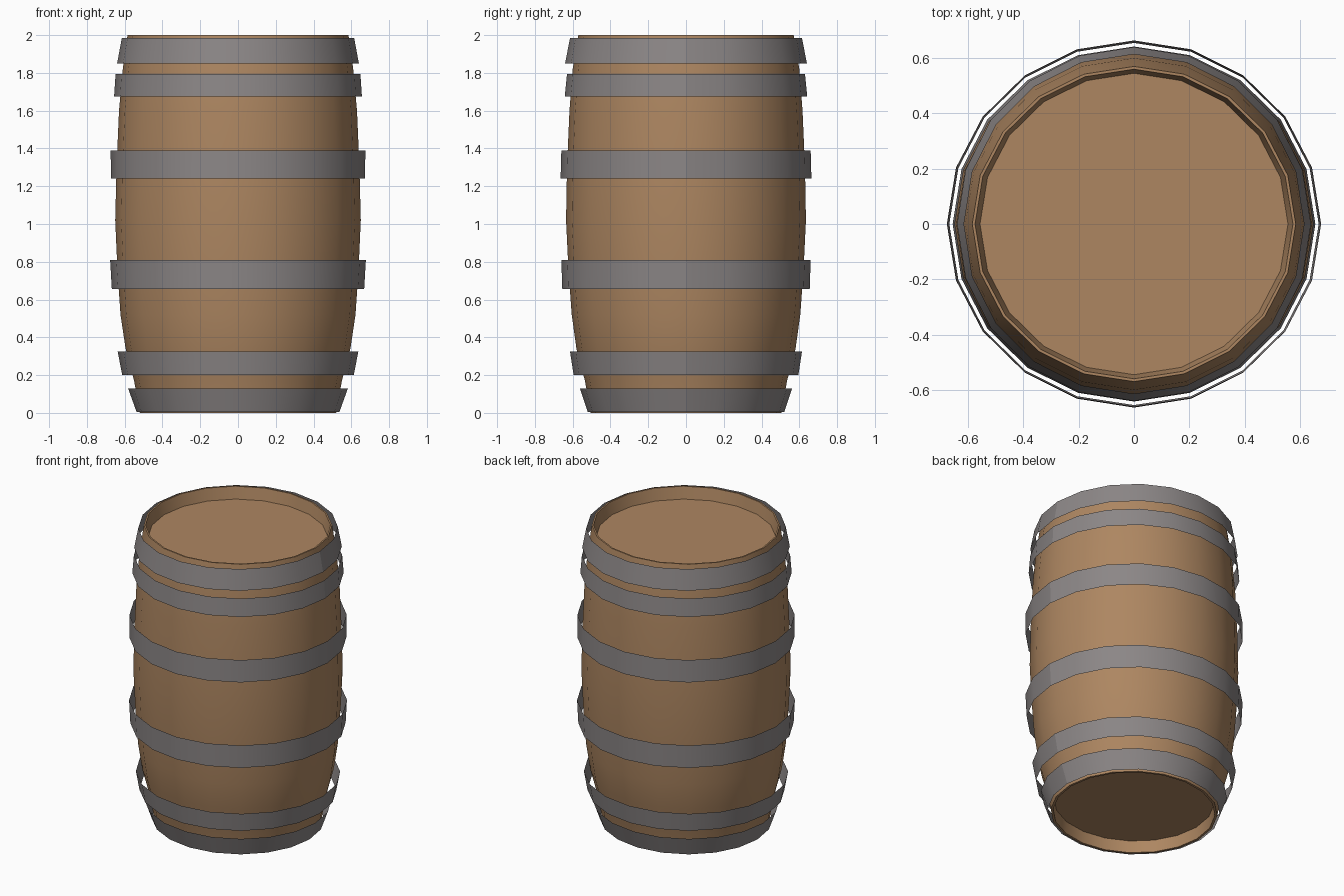
import bpy, bmesh, math

if "Cube" in bpy.data.objects:
    bpy.data.objects.remove(bpy.data.objects["Cube"])

SIDES = 20


def material(name, rgb):
    m = bpy.data.materials.new(name)
    m.diffuse_color = (*rgb, 1)
    m.use_nodes = True
    m.node_tree.nodes["Principled BSDF"].inputs["Base Color"].default_value = m.diffuse_color
    return m


wood = material("wood", (0.42, 0.24, 0.12))
iron = material("iron", (0.26, 0.24, 0.24))


def lathe(name, profile, mat, closed=True, cap_ends=False):
    """Revolve (rx, ry, z) points into a 20-sided surface; open ones keep a seam at +x."""
    bm = bmesh.new()
    count = SIDES if closed else SIDES + 1
    rings = []
    for rx, ry, z in profile:
        rings.append([bm.verts.new((rx * math.cos(2 * math.pi * i / SIDES),
                                    ry * math.sin(2 * math.pi * i / SIDES), z))
                      for i in range(count)])
    for a, b in zip(rings, rings[1:]):
        for i in range(SIDES):
            j = (i + 1) % count
            bm.faces.new((a[i], a[j], b[j], b[i]))
    if cap_ends:
        bm.faces.new(rings[0][::-1])
        bm.faces.new(rings[-1])
    me = bpy.data.meshes.new(name)
    bm.to_mesh(me)
    bm.free()
    me.materials.append(mat)
    ob = bpy.data.objects.new(name, me)
    bpy.context.collection.objects.link(ob)
    bpy.ops.object.select_all(action='DESELECT')
    ob.select_set(True)
    bpy.context.view_layer.objects.active = ob
    bpy.ops.object.shade_smooth_by_angle(angle=math.radians(30))
    return ob


# Barrel body: recessed bottom, bulging staves, recessed lid
lathe("barrel_body", [
    (0.50, 0.485, 0.08), (0.505, 0.49, 0.0), (0.52, 0.505, 0.0),
    (0.55, 0.535, 0.17), (0.595, 0.58, 0.34), (0.622, 0.605, 0.52),
    (0.638, 0.622, 0.75), (0.65, 0.635, 1.02), (0.643, 0.63, 1.3),
    (0.63, 0.617, 1.6), (0.61, 0.60, 1.82), (0.585, 0.57, 2.0),
    (0.575, 0.56, 2.0), (0.557, 0.545, 1.92)], wood, cap_ends=True)

# Iron hoops: bottom (rx, ry, z), then top (rx, ry, z)
hoops = [
    ((0.537, 0.52, 0.005), (0.582, 0.562, 0.13)),
    ((0.613, 0.595, 0.20), (0.637, 0.614, 0.325)),
    ((0.668, 0.655, 0.655), (0.677, 0.66, 0.81)),
    ((0.673, 0.664, 1.24), (0.674, 0.66, 1.39)),
    ((0.656, 0.642, 1.675), (0.648, 0.63, 1.795)),
    ((0.64, 0.64, 1.85), (0.615, 0.614, 1.985)),
]
for n, (low, high) in enumerate(hoops, 1):
    lathe(f"hoop_{n}", [low, high], iron, closed=False)
